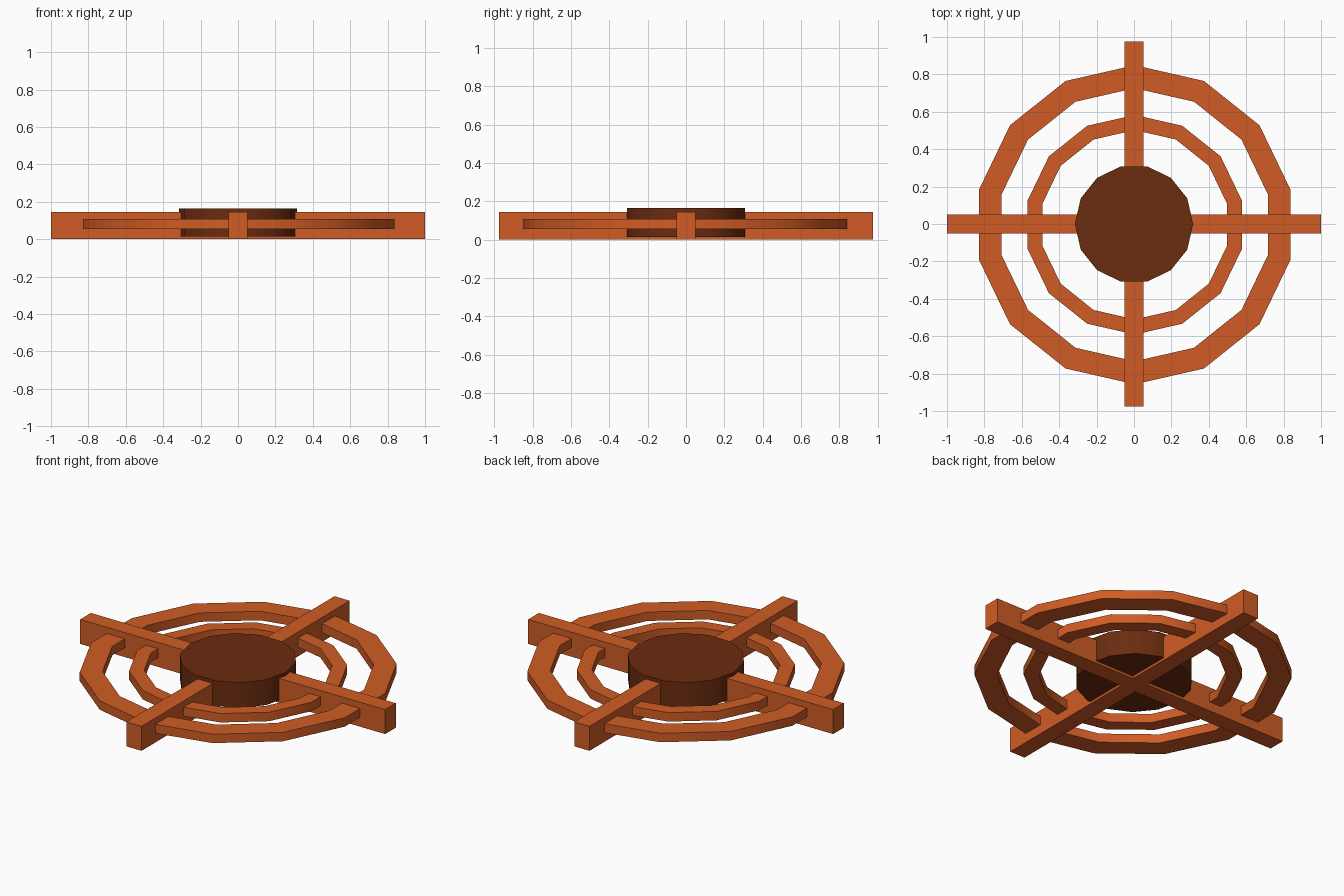
import bpy
import bmesh
import math

cube = bpy.data.objects.get("Cube")
if cube:
    bpy.data.objects.remove(cube, do_unlink=True)

SIDES = 14


def make_material(name, colour):
    mat = bpy.data.materials.new(name)
    mat.use_nodes = True
    mat.diffuse_color = colour
    mat.node_tree.nodes["Principled BSDF"].inputs["Base Color"].default_value = colour
    return mat


orange = make_material("burnt orange", (0.63, 0.107, 0.018, 1))
brown = make_material("dark brown", (0.145, 0.025, 0.005, 1))


def finish(bm, name, mat, location=(0, 0, 0), smooth=False):
    bmesh.ops.recalc_face_normals(bm, faces=bm.faces)
    mesh = bpy.data.meshes.new(name)
    bm.to_mesh(mesh)
    bm.free()
    mesh.materials.append(mat)
    obj = bpy.data.objects.new(name, mesh)
    obj.location = location
    bpy.context.collection.objects.link(obj)
    if smooth:
        bpy.ops.object.select_all(action="DESELECT")
        obj.select_set(True)
        bpy.context.view_layer.objects.active = obj
        bpy.ops.object.shade_smooth_by_angle(angle=math.radians(30))
    return obj


def make_bar(name, length_x, length_y, height):
    bm = bmesh.new()
    bmesh.ops.create_cube(bm, size=1)
    bmesh.ops.scale(bm, vec=(length_x, length_y, height), verts=bm.verts)
    finish(bm, name, orange, (0, 0, height / 2))


def make_ring(name, outer, inner, bottom, top):
    # Sweep a rectangular section around the centre, one corner at +y
    bm = bmesh.new()
    section = [(outer, bottom), (outer, top), (inner, top), (inner, bottom)]
    loops = []
    for i in range(SIDES):
        a = math.pi / 2 + math.tau * i / SIDES
        loops.append([bm.verts.new((r * math.cos(a), r * math.sin(a), z))
                      for r, z in section])
    for i, here in enumerate(loops):
        after = loops[(i + 1) % SIDES]
        for k in range(4):
            n = (k + 1) % 4
            bm.faces.new((here[k], after[k], after[n], here[n]))
    finish(bm, name, orange, (0.004, -0.004, 0), smooth=True)


def make_hub(name, radius, bottom, top):
    bm = bmesh.new()
    rim = [bm.verts.new((radius * math.cos(math.tau * i / SIDES),
                         radius * math.sin(math.tau * i / SIDES), bottom))
           for i in range(SIDES)]
    base = bm.faces.new(rim)
    lid = bmesh.ops.extrude_face_region(bm, geom=[base], use_keep_orig=True)
    moved = [g for g in lid["geom"] if isinstance(g, bmesh.types.BMVert)]
    bmesh.ops.translate(bm, vec=(0, 0, top - bottom), verts=moved)
    finish(bm, name, brown, smooth=True)


# Crossed bars
make_bar("side_to_side_bar", 2.0, 0.1, 0.145)
make_bar("front_to_back_bar", 0.1, 1.95, 0.145)

# Concentric rings
make_ring("outer_ring", 0.853, 0.73, 0.055, 0.108)
make_ring("inner_ring", 0.587, 0.506, 0.055, 0.108)

# Central hub
make_hub("centre_hub", 0.316, 0.015, 0.165)
